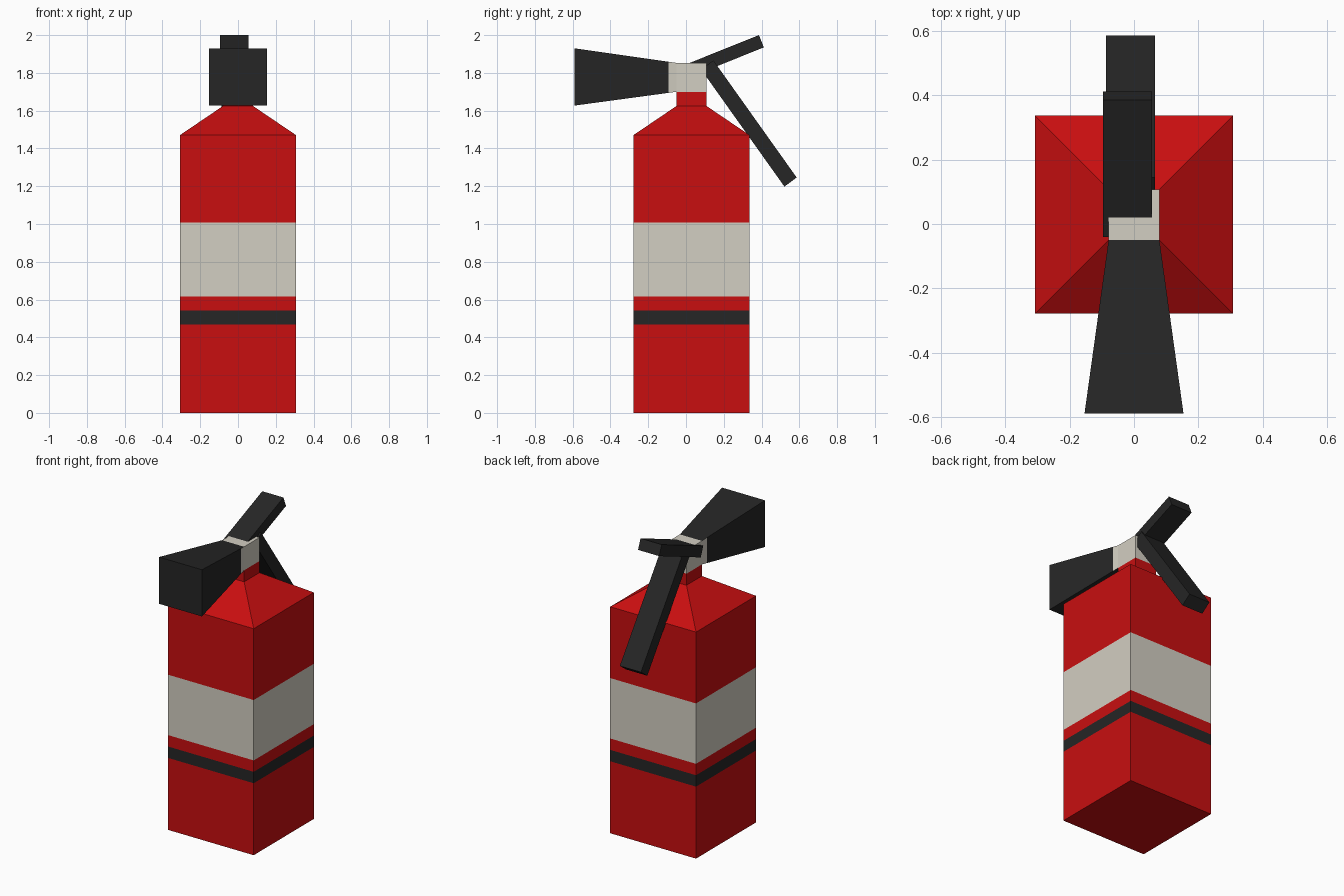
import bpy, bmesh
from mathutils import Vector

if "Cube" in bpy.data.objects:
    bpy.data.objects.remove(bpy.data.objects["Cube"])


def material(name, rgb):
    m = bpy.data.materials.new(name)
    m.diffuse_color = (*rgb, 1.0)
    m.use_nodes = True
    m.node_tree.nodes["Principled BSDF"].inputs["Base Color"].default_value = m.diffuse_color
    return m


RED = material("red paint", (0.58, 0.0045, 0.005))
CREAM = material("cream label", (0.65, 0.62, 0.54))
BLACK = material("black rubber", (0.019, 0.019, 0.019))


def loft(name, rings, mats, rule=None):
    """Skin a stack of four-point rings, cap both ends, colour faces by rule(face)."""
    bm = bmesh.new()
    vs = [[bm.verts.new(p) for p in r] for r in rings]
    for a, b in zip(vs, vs[1:]):
        for i in range(4):
            j = (i + 1) % 4
            bm.faces.new((a[i], a[j], b[j], b[i]))
    bm.faces.new(vs[0])
    bm.faces.new(vs[-1])
    bmesh.ops.recalc_face_normals(bm, faces=bm.faces[:])
    if rule:
        for f in bm.faces:
            f.material_index = rule(f)
    me = bpy.data.meshes.new(name)
    bm.to_mesh(me)
    bm.free()
    for m in mats:
        me.materials.append(m)
    ob = bpy.data.objects.new(name, me)
    bpy.context.collection.objects.link(ob)
    return ob


SIGNS = ((-1, -1), (1, -1), (1, 1), (-1, 1))
CY = 0.029   # tank axis in y


def level(half, z):
    return [(sx * half, CY + sy * half, z) for sx, sy in SIGNS]


# Square tank with shoulder and neck; label and stripe coloured by height
def tank_colour(f):
    z = f.calc_center_median().z
    if abs(f.normal.z) > 0.9:
        return 0
    return 1 if 0.615 < z < 1.007 else 2 if 0.467 < z < 0.541 else 0


loft("tank", [level(0.308, z) for z in (0, 0.467, 0.541, 0.615, 1.007, 1.47)]
     + [level(0.079, 1.625), level(0.079, 1.70)], [RED, CREAM, BLACK], tank_colour)

# Valve head
loft("valve_head", [level(0.079, 1.70), level(0.079, 1.853)], [CREAM])


# Flared horn; the cream of the valve runs a little way along its sides
def horn_ring(y):
    t = (-0.05 - y) / 0.54
    hx = 0.079 + t * 0.075
    z0, z1 = 1.70 - 0.073 * t, 1.853 + 0.077 * t
    return [(-hx, y, z0), (hx, y, z0), (hx, y, z1), (-hx, y, z1)]


loft("horn", [horn_ring(y) for y in (-0.05, -0.092, -0.59)], [BLACK, CREAM],
     lambda f: int(abs(f.normal.x) > 0.8 and f.calc_center_median().y > -0.1))


# Handles: straight bars given by side-view start and end edges (y, z)
def bar(name, x0, x1, start, end):
    rings = [[Vector((x, y, z)) for x, (y, z) in
              ((x0, e[0]), (x1, e[0]), (x1, e[1]), (x0, e[1]))] for e in (start, end)]
    return loft(name, rings, [BLACK])


bar("upper_lever", -0.096, 0.056,
    ((-0.04, 1.829), (-0.014, 1.764)), ((0.386, 2.0), (0.412, 1.935)))
bar("lower_handle", -0.087, 0.065,
    ((0.145, 1.866), (0.08, 1.818)), ((0.586, 1.246), (0.521, 1.198)))
